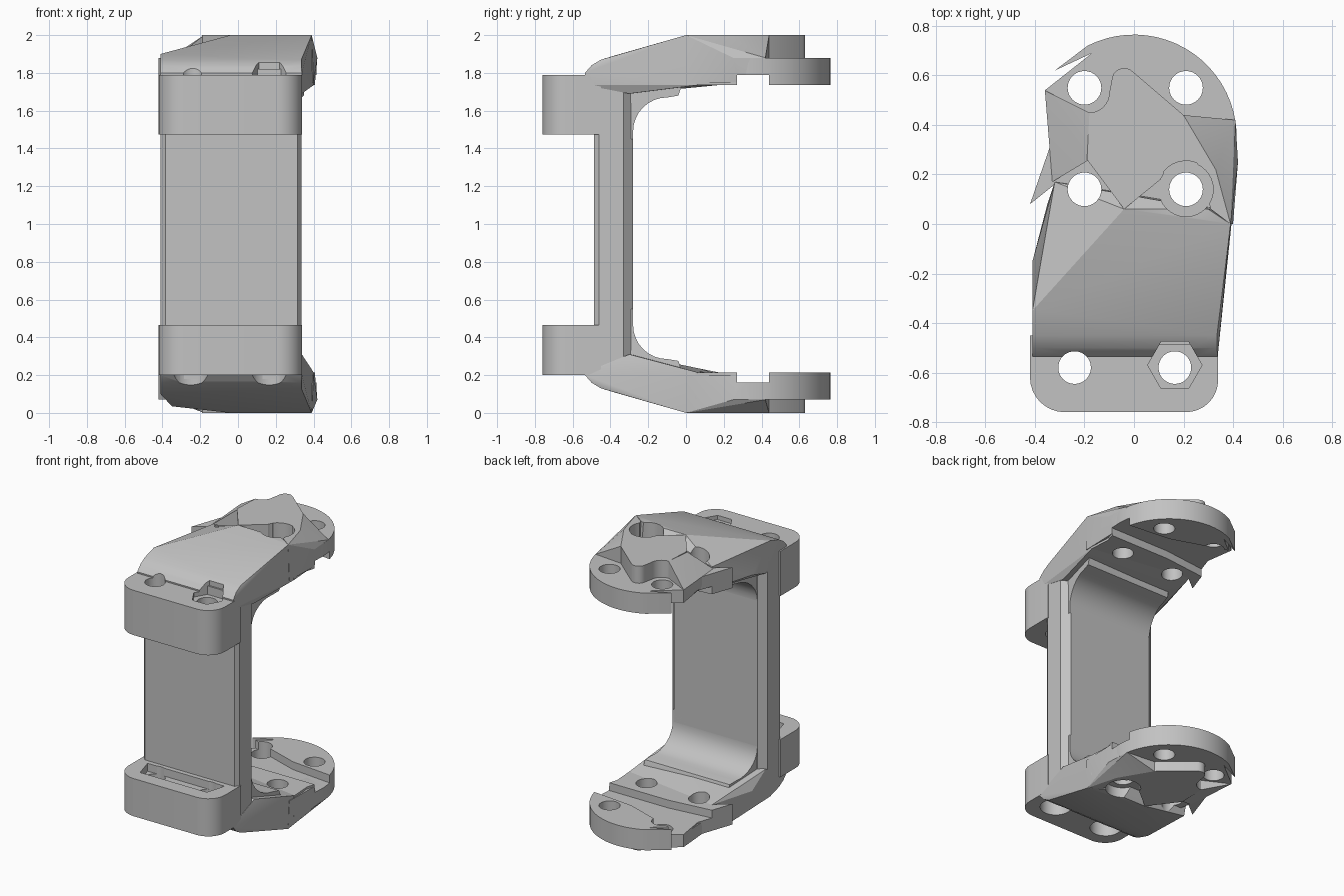
import bpy, bmesh, math

if "Cube" in bpy.data.objects:
    bpy.data.objects.remove(bpy.data.objects["Cube"], do_unlink=True)

grey = bpy.data.materials.new("plain_grey")
grey.use_nodes = True
grey.diffuse_color = (0.54, 0.54, 0.54, 1)
grey.node_tree.nodes["Principled BSDF"].inputs["Base Color"].default_value = (0.54, 0.54, 0.54, 1)


def finish(name, bm):
    bmesh.ops.recalc_face_normals(bm, faces=bm.faces[:])
    mesh = bpy.data.meshes.new(name)
    bm.to_mesh(mesh)
    bm.free()
    mesh.materials.append(grey)
    obj = bpy.data.objects.new(name, mesh)
    bpy.context.collection.objects.link(obj)
    return obj


def prism(name, outline, low, high, place=lambda a, b, c: (a, b, c)):
    """Extrude a flat outline between two levels."""
    bm = bmesh.new()
    rings = [[bm.verts.new(place(a, b, c)) for a, b in outline] for c in (low, high)]
    bm.faces.new(rings[0])
    bm.faces.new(rings[1])
    n = len(outline)
    for i in range(n):
        j = (i + 1) % n
        bm.faces.new((rings[0][i], rings[0][j], rings[1][j], rings[1][i]))
    return finish(name, bm)


def hull(name, points):
    """Faceted convex block around a few corner points."""
    bm = bmesh.new()
    verts = [bm.verts.new(p) for p in points]
    bmesh.ops.convex_hull(bm, input=verts)
    loose = [v for v in bm.verts if not v.link_faces]
    bmesh.ops.delete(bm, geom=loose, context='VERTS')
    return finish(name, bm)


def arc(cx, cy, r, start, end, steps=8):
    angles = [math.radians(start + (end - start) * i / steps) for i in range(steps + 1)]
    return [(cx + r * math.cos(a), cy + r * math.sin(a)) for a in angles]


def cylinder(x, y, r, low, high, steps=32):
    return prism("cutter", arc(x, y, r, 0, 360, steps)[:-1], low, high)


def cut(objects, cutters):
    """Subtract the cutters from each part, then discard them."""
    for obj in objects:
        for c in cutters:
            mod = obj.modifiers.new("cut", 'BOOLEAN')
            mod.operation = 'DIFFERENCE'
            mod.solver = 'EXACT'
            mod.object = c
        bpy.context.view_layer.update()
        graph = bpy.context.evaluated_depsgraph_get()
        mesh = bpy.data.meshes.new_from_object(obj.evaluated_get(graph))
        obj.modifiers.clear()
        obj.data = mesh
    for c in cutters:
        bpy.data.objects.remove(c, do_unlink=True)


parts = []

# Upright wall with chamfered edges
wall = [(-0.41, -0.46), (-0.385, -0.487), (0.315, -0.487), (0.335, -0.46),
        (0.335, -0.33), (0.29, -0.28), (-0.36, -0.28), (-0.41, -0.32)]
parts.append(prism("upright_wall", wall, 0.18, 1.82))

# Outline of the end disc, ragged on one side
disc = [(-0.42, 0.08), (-0.32, 0.16), (-0.3, 0.05), (0.4, 0.05)] + arc(0, 0.35, 0.415, -20, 117, 24)
disc += [(-0.32, 0.62), (-0.17, 0.69), (-0.36, 0.54), (-0.33, 0.34)]

# Outline of the raised pad, scalloped around the bolts
pad = [(-0.04, 0.06), (0.12, 0.19)] + arc(0.21, 0.14, 0.115, 140, 45)
pad += [(0.33, 0.22), (0.2, 0.44)] + arc(-0.04, 0.58, 0.05, 45, 180)
pad += arc(-0.18, 0.53, 0.08, 0, -90) + [(-0.19, 0.26)]

# Slanted groove across the inner face of the disc
groove = [(0.5, 0.27), (0.5, 0.43), (0.1, 0.47), (-0.33, 0.615), (-0.5, 0.615), (-0.5, 0.22), (-0.05, 0.27)]

flange = [(0.34, -0.45), (-0.42, -0.45)] + arc(-0.28, -0.62, 0.14, 180, 270) + arc(0.21, -0.63, 0.13, 270, 360)


def build_end(end, upper):
    def flip(z):
        return z if upper else 2 - z

    def tier(z):
        # The lower disc sits a little nearer its outer face
        return z if upper else 2 - z - 0.05 * min((2 - z) / 0.12, 1)

    inner = 1.735 if upper else 0.215
    arms = []

    # Sloping arm from the wall to the pad
    top = [(-0.41, -0.5, 1.84), (0.335, -0.5, 1.84), (-0.41, -0.45, 1.87), (0.335, -0.45, 1.87),
           (-0.41, -0.35, 1.9), (-0.04, 0.06, 2), (0.3, 0.06, 2), (0.39, 0, 2)]
    top.append((-0.32, 0.17, 1.89) if upper else (-0.35, 0.08, 1.965))
    foot = [(-0.41, -0.53), (0.335, -0.53), (0.4, 0.06), (-0.32, 0.17), (-0.41, -0.15)]
    brow = [(x, y, flip(z)) for x in (-0.41, 0.338) for y, z in ((-0.535, 1.8), (-0.3, 1.69))]
    arms.append(hull(end + "_arm", [(x, y, flip(z)) for x, y, z in top]
                     + [(x, y, inner) for x, y in foot] + brow))

    # Rounded inner corner
    drop = 0 if upper else 0.045
    corner = [(-0.33, 1.45), (-0.28, 1.45)] + arc(-0.1, 1.49 + drop, 0.18, 180, 90)
    corner += [(-0.04, 1.68 + drop), (-0.02, 1.74 + drop), (-0.02, 1.8), (-0.33, 1.8)]
    arms.append(prism(end + "_inner_corner", corner, -0.36, 0.3,
                      lambda y, z, x: (x + max(0, y + 0.28) * 0.2, y, flip(z))))

    # Disc, pad and the sloping shoulders beside the pad
    mount = [prism(end + "_disc", disc, tier(1.735), tier(1.88)),
             prism(end + "_pad", pad, tier(1.8), tier(2))]
    right = [(0.39, 0, 2), (0.31, 0.06, 2), (0.33, 0.22, 2), (0.2, 0.44, 2), (0.41, 0.42, 1.88),
             (0.42, 0.25, 1.88), (0.4, 0, 1.75), (0.41, 0.35, 1.75), (0.2, 0.44, 1.8), (0.31, 0.06, 1.75)]
    left = [(-0.18, 0.26, 2), (-0.18, 0.45, 2), (-0.33, 0.17, 1.88), (-0.36, 0.54, 1.88),
            (-0.18, 0.26, 1.8), (-0.18, 0.45, 1.8), (-0.33, 0.17, 1.8), (-0.35, 0.53, 1.8)]
    for side, points in (("right", right), ("left", left)):
        mount.append(hull(f"{end}_{side}_shoulder", [(x, y, tier(z)) for x, y, z in points]))

    # Bolt holes, clearance above one of them, and the groove
    low, high = (1.6, 2.1) if upper else (-0.1, 0.35)
    drills = [cylinder(x, y, 0.068, low, high) for x in (-0.2, 0.21) for y in (0.14, 0.55)]
    clear = sorted((tier(1.88), 2.1 if upper else -0.1))
    drills.append(cylinder(0.21, 0.14, 0.11, *clear))
    drills.append(prism("cutter", groove, *sorted((tier(1.6), tier(1.79)))))
    cut(mount + arms[:1], drills)

    # Front flange with two through holes and a pocket
    zs = (1.475, 1.79) if upper else (0.2, 0.465)
    block = prism(end + "_flange", flange, *zs)
    holes = [cylinder(x, -0.58, 0.066, zs[0] - 0.15, zs[1] + 0.15) for x in (-0.24, 0.165)]
    if upper:
        holes.append(cylinder(0.165, -0.57, 0.11, 1.76, 1.95, 6))
    else:
        holes += [cylinder(x, -0.58, 0.1, 0, 0.3) for x in (-0.25, 0.165)]
        slot = [(-0.34, -0.52), (-0.3, -0.66), (0.22, -0.66), (0.26, -0.52)]
        holes.append(prism("cutter", slot, 0.41, 0.6))
    cut([block, arms[0]], holes)
    parts.extend(arms + mount + [block])


build_end("top", True)
build_end("bottom", False)

# Smooth the curved walls, keep the facets crisp
bpy.ops.object.select_all(action='DESELECT')
for obj in parts:
    obj.select_set(True)
bpy.context.view_layer.objects.active = parts[0]
bpy.ops.object.shade_smooth_by_angle(angle=math.radians(20))
